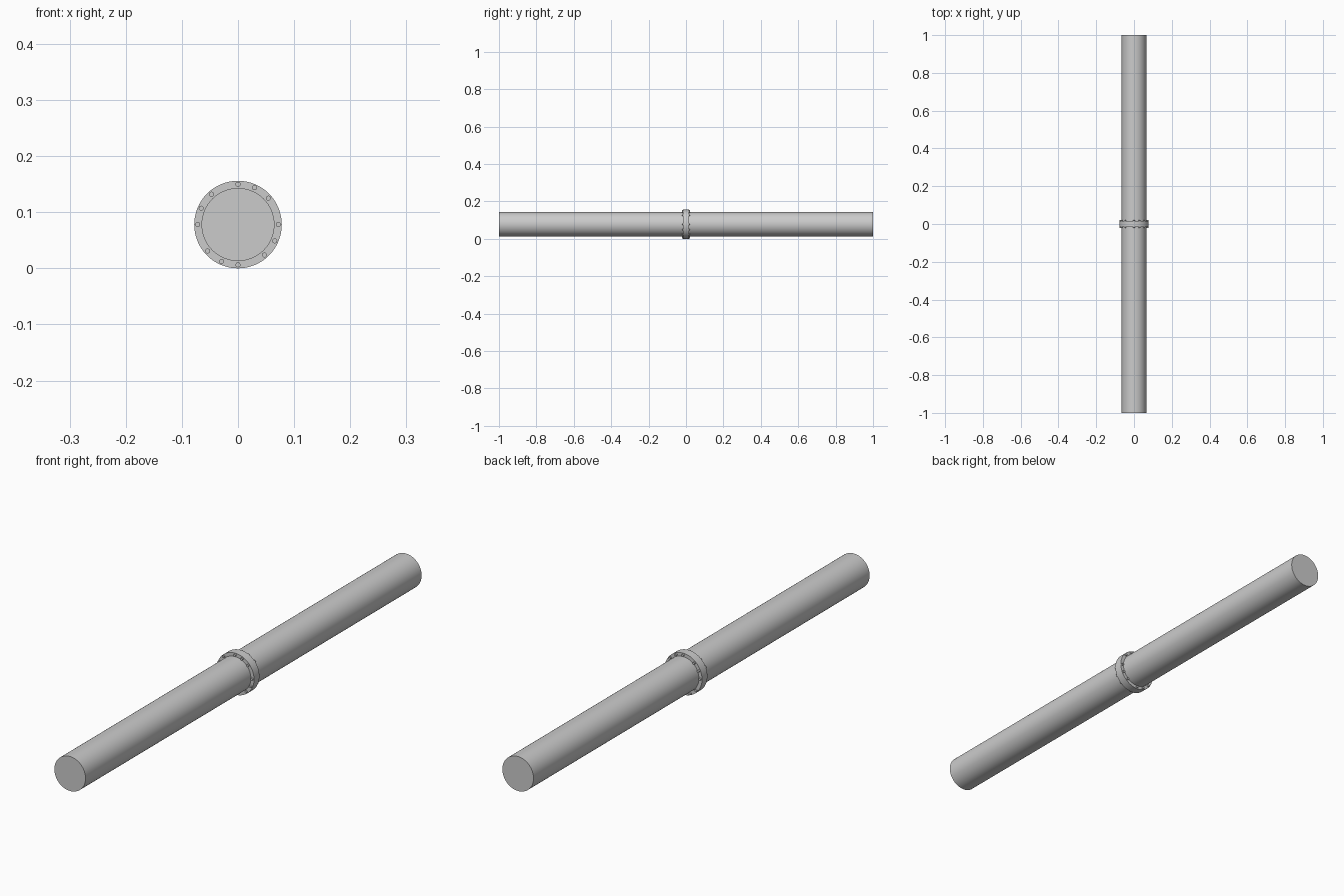
import bpy, math

if "Cube" in bpy.data.objects:
    bpy.data.objects.remove(bpy.data.objects["Cube"], do_unlink=True)

AXIS_Z = 0.078

steel = bpy.data.materials.new("grey steel")
steel.use_nodes = True
GREY = (0.6, 0.6, 0.6, 1)
steel.diffuse_color = GREY
steel.node_tree.nodes["Principled BSDF"].inputs["Base Color"].default_value = GREY


def rod(name, radius, length, sides, x=0, z=AXIS_Z):
    """Capped cylinder lying along y, centred on y = 0."""
    bpy.ops.mesh.primitive_cylinder_add(
        vertices=sides, radius=radius, depth=length,
        location=(x, 0, z), rotation=(math.pi / 2, 0, 0))
    ob = bpy.context.object
    ob.name = name
    ob.data.materials.append(steel)
    bpy.ops.object.shade_smooth_by_angle(angle=math.radians(35))
    return ob


# Long pipe and the collar around its middle
rod("pipe", 0.065, 2.0, 64)
rod("flange", 0.078, 0.032, 64)

# Bolts pass through the collar: three per quarter turn, with a gap after each set
for quarter in range(4):
    for i, offset in enumerate((0, 24, 49)):
        a = math.radians(90 - 90 * quarter - offset)
        rod(f"bolt_{quarter * 3 + i + 1}", 0.0045, 0.044, 12,
            0.0718 * math.cos(a), AXIS_Z + 0.0718 * math.sin(a))
